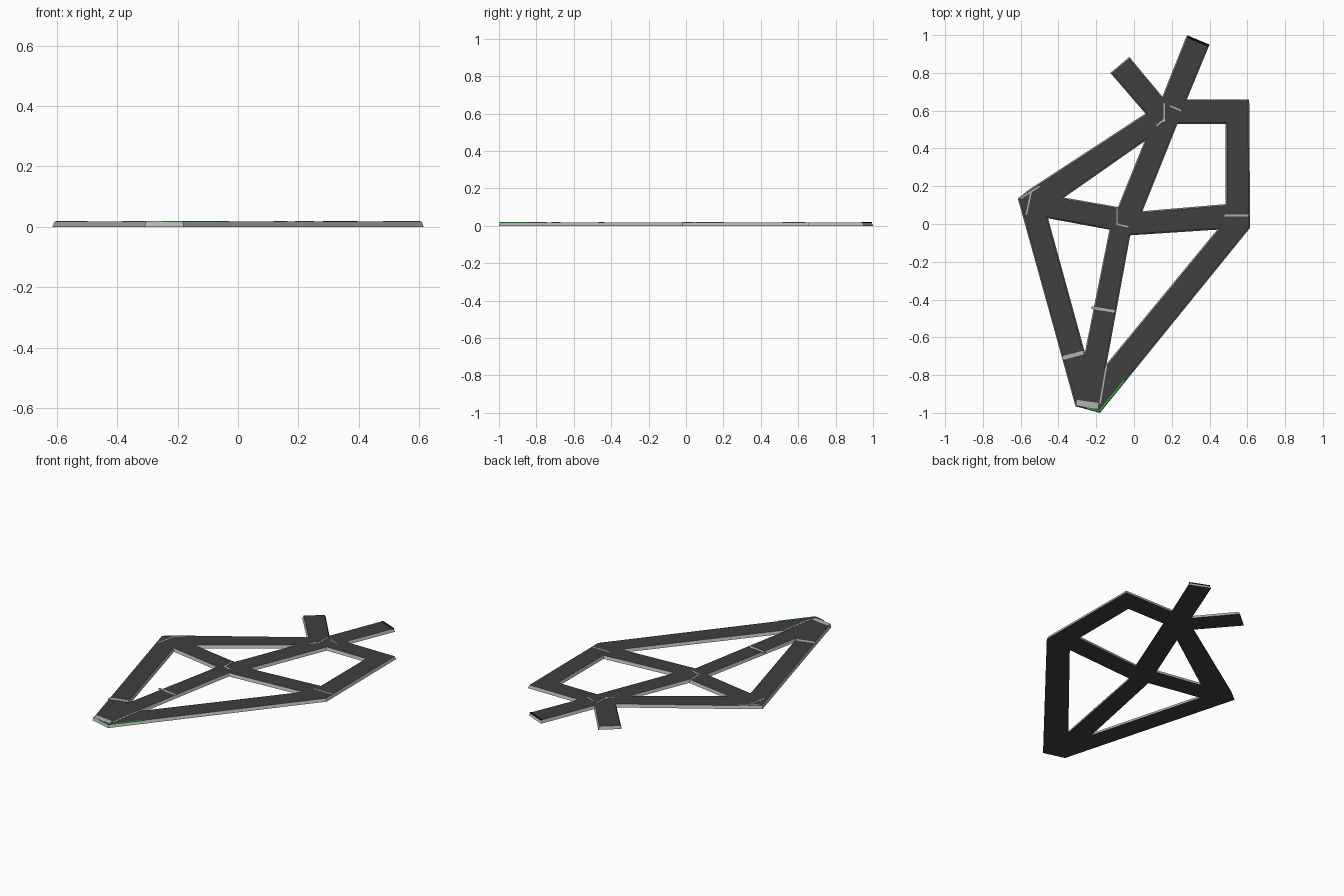
import bpy, bmesh
from mathutils import Vector
from mathutils.geometry import intersect_line_line_2d

if "Cube" in bpy.data.objects:
    bpy.data.objects.remove(bpy.data.objects["Cube"])

H = 0.018      # slab thickness
SLOPE = 0.007  # how far the kerb leans inwards


def material(name, rgb):
    m = bpy.data.materials.new(name)
    m.diffuse_color = (*rgb, 1)
    m.use_nodes = True
    m.node_tree.nodes["Principled BSDF"].inputs["Base Color"].default_value = m.diffuse_color
    return m


asphalt = material("asphalt", (0.05, 0.05, 0.05))
kerb = material("kerb", (0.45, 0.45, 0.45))
green = material("green_mark", (0.02, 0.5, 0.04))
black = material("black_mark", (0.003, 0.003, 0.003))


def add_object(name, bm, mats):
    me = bpy.data.meshes.new(name)
    bm.to_mesh(me)
    bm.free()
    for m in mats:
        me.materials.append(m)
    ob = bpy.data.objects.new(name, me)
    bpy.context.collection.objects.link(ob)
    return ob


def inset(pts, d):
    """Mitred offset to the right of a clockwise outline (inwards)."""
    out, n = [], len(pts)
    for i in range(n):
        a, b, c = (Vector(pts[(i + k) % n]) for k in (-1, 0, 1))
        u, v = (b - a).normalized(), (c - b).normalized()
        nu, nv = Vector((u.y, -u.x)), Vector((v.y, -v.x))
        out.append(b + (nu + nv) * d / (1 + nu.dot(nv)))
    return out


# Outer outline, clockwise
outer = [(0.28, 1.0), (0.40, 0.95), (0.28, 0.66), (0.61, 0.66), (0.615, -0.02),
         (-0.18, -1.0), (-0.31, -0.965), (-0.615, 0.135), (-0.56, 0.18),
         (0.06, 0.585), (-0.125, 0.80), (-0.025, 0.885), (0.15, 0.675)]
# Openings between the roads, counter-clockwise
holes = [
    [(0.485, 0.53), (0.23, 0.53), (0.045, 0.068), (0.485, 0.105)],
    [(-0.37, 0.14), (-0.085, 0.09), (0.055, 0.437)],
    [(-0.455, 0.03), (-0.26, -0.68), (-0.13, -0.03)],
    [(-0.02, -0.06), (-0.145, -0.74), (0.44, -0.03)],
]
outer.reverse()
outer = outer[::-1]

# Road network slab with sloping kerbs
bm = bmesh.new()
rings = {0: [], 1: []}
for loop in [outer] + holes:
    low = [bm.verts.new((x, y, 0)) for x, y in loop]
    high = [bm.verts.new((p.x, p.y, H)) for p in inset(loop, SLOPE)]
    n = len(loop)
    for i in range(n):
        j = (i + 1) % n
        f = bm.faces.new((low[j], low[i], high[i], high[j]))
        f.material_index = 1
    for k, ring in enumerate((low, high)):
        rings[k] += [bm.edges.get((ring[i], ring[(i + 1) % n])) for i in range(n)]
for k in (0, 1):
    bmesh.ops.triangle_fill(bm, edges=rings[k], use_beauty=True, use_dissolve=False,
                            normal=(0, 0, 1 if k else -1))
bmesh.ops.recalc_face_normals(bm, faces=bm.faces)
add_object("road_network", bm, [asphalt, kerb])


def strip(name, a, b, width, mat):
    """Thin flat line lying on the road surface."""
    a, b = Vector(a), Vector(b)
    d = (b - a).normalized() * width / 2
    s = Vector((-d.y, d.x))
    bm = bmesh.new()
    base = [bm.verts.new((p.x, p.y, H - 0.002)) for p in (a - s, b - s, b + s, a + s)]
    face = bm.faces.new(base)
    ext = bmesh.ops.extrude_face_region(bm, geom=[face])
    for v in ext["geom"]:
        if isinstance(v, bmesh.types.BMVert):
            v.co.z = H + 0.001
    bmesh.ops.recalc_face_normals(bm, faces=bm.faces)
    add_object(name, bm, [mat])


# Light joints where road pieces meet
joints = [((-0.225, -0.443), (-0.10, -0.463), 0.014), ((-0.38, -0.71), (-0.265, -0.68), 0.02),
          ((-0.305, -0.947), (-0.19, -0.963), 0.032), ((-0.18, -0.95), (-0.145, -0.745), 0.008),
          ((0.48, 0.045), (0.605, 0.045), 0.01), ((-0.57, 0.05), (-0.545, 0.17), 0.008),
          ((-0.60, 0.135), (-0.50, 0.20), 0.008), ((-0.09, 0.09), (-0.09, 0.0), 0.007),
          ((-0.095, 0.0), (-0.03, -0.015), 0.008), ((0.16, 0.64), (0.16, 0.54), 0.007),
          ((0.19, 0.625), (0.25, 0.60), 0.008), ((0.12, 0.52), (0.16, 0.555), 0.008)]
for i, (a, b, w) in enumerate(joints):
    strip(f"road_joint_{i + 1}", a, b, w, kerb)

# Coloured end marks
strip("green_edge_mark", (-0.18, -0.988), (-0.05, -0.828), 0.009, green)
strip("green_end_mark", (-0.25, -0.975), (-0.18, -0.992), 0.008, green)
strip("black_end_mark", (0.284, 0.99), (0.394, 0.944), 0.012, black)
